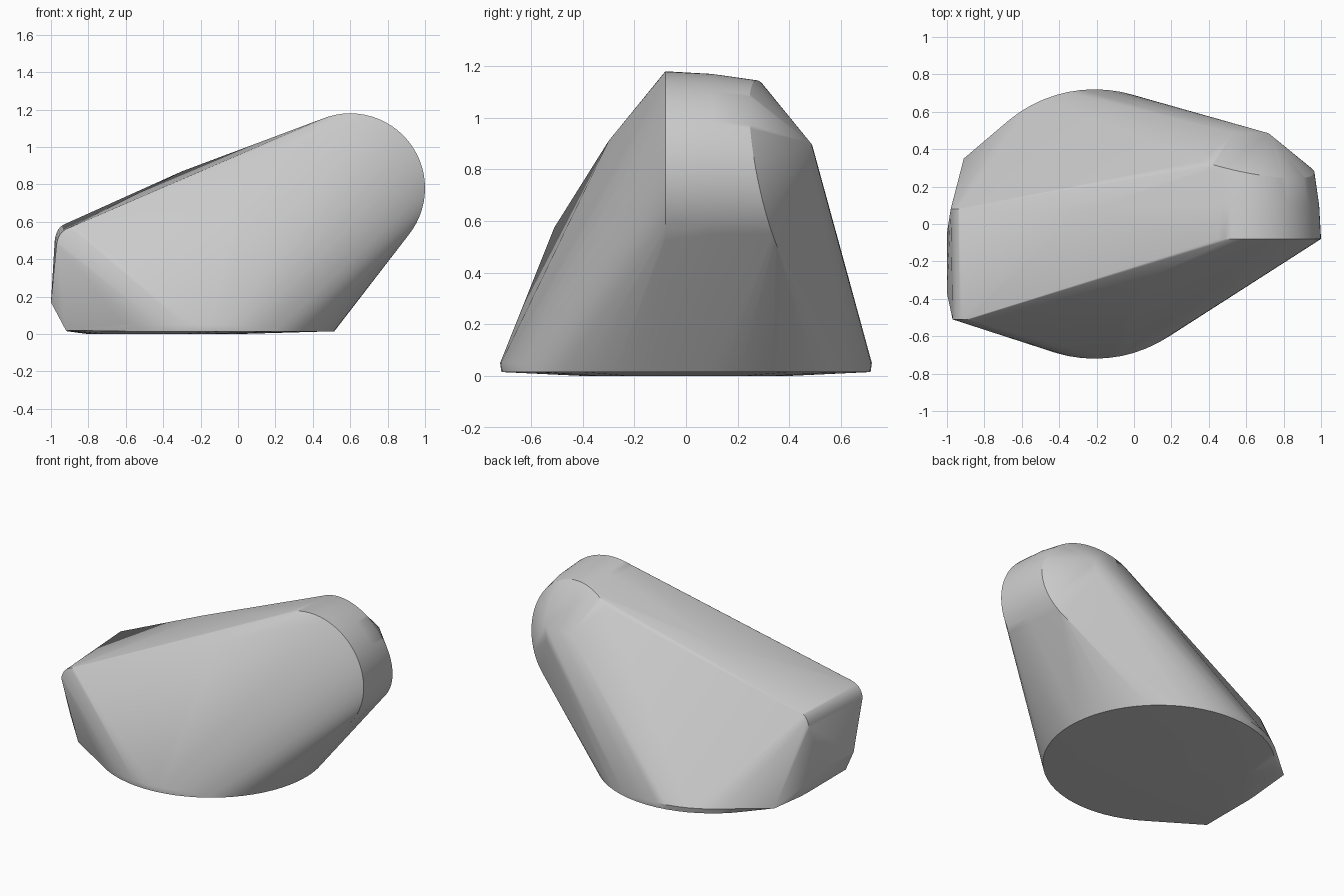
import bpy, bmesh, math
from mathutils import Vector

cube = bpy.data.objects.get("Cube")
if cube:
    bpy.data.objects.remove(cube, do_unlink=True)


def floor_ring(cx, radius, z, steps=64):
    """Horizontal circle of points."""
    angles = [math.tau * i / steps for i in range(steps)]
    return [Vector((cx + radius * math.cos(a), radius * math.sin(a), z)) for a in angles]


def head_arc(radius, y, start=0, end=360, bow=0, steps=64):
    """Upright arc around the head axis; bow pushes its ends backwards."""
    pts = []
    for i in range(steps + 1):
        a = math.radians(start + (end - start) * i / steps)
        back = bow * (1 - math.cos(a - math.pi / 4))
        pts.append(Vector((0.6 + radius * math.cos(a), y + back, 0.78 + radius * math.sin(a))))
    return pts


def round_corner(y, start, control, end, steps=8):
    """Quadratic curve in a plane of constant y."""
    pts = []
    for i in range(steps + 1):
        t = i / steps
        x, z = [(1 - t) ** 2 * s + 2 * t * (1 - t) * c + t * t * e
                for s, c, e in zip(start, control, end)]
        pts.append(Vector((x, y, z)))
    return pts


# Round foot with a slightly domed underside
points = floor_ring(-0.4, 0.4, 0) + floor_ring(-0.2, 0.715, 0.015) + floor_ring(-0.21, 0.72, 0.05)

# Large rounded head, tapering to the back
points += head_arc(0.4, -0.08) + head_arc(0.39, 0.1, -60, 130)
points += head_arc(0.365, 0.245, -60, 130, bow=0.1)

# Rounded upper edge of the blunt end
points += round_corner(-0.51, (-0.97, 0.48), (-0.96, 0.56), (-0.88, 0.575))
points += round_corner(0.08, (-0.98, 0.5), (-0.97, 0.575), (-0.92, 0.59))

# Remaining corners: blunt end, back of head, upper ridge
points += [Vector(p) for p in (
    (-0.91, 0.35, 0.04), (-0.92, -0.4, 0.02), (-1, -0.05, 0.17), (-1, -0.37, 0.17),
    (0.72, 0.485, 0.9), (0.71, 0.485, 0.8), (0.53, 0.49, 0.89),
    (0.05, -0.3, 0.91), (-0.3, 0.06, 0.87))]

# Stretch a skin over the profiles
bm = bmesh.new()
for p in points:
    bm.verts.new(p)
hull = bmesh.ops.convex_hull(bm, input=bm.verts[:])
inside = {v for v in hull["geom_interior"] + hull["geom_unused"] if isinstance(v, bmesh.types.BMVert)}
bmesh.ops.delete(bm, geom=list(inside), context="VERTS")
bmesh.ops.dissolve_limit(bm, angle_limit=math.radians(0.5), verts=bm.verts[:], edges=bm.edges[:])
bmesh.ops.recalc_face_normals(bm, faces=bm.faces[:])
mesh = bpy.data.meshes.new("body")
bm.to_mesh(mesh)
bm.free()
body = bpy.data.objects.new("body", mesh)
bpy.context.collection.objects.link(body)

# Plain grey material
grey = bpy.data.materials.new("light_grey")
grey.use_nodes = True
colour = (0.6, 0.6, 0.6, 1)
grey.diffuse_color = colour
for node in grey.node_tree.nodes:
    if node.type == "BSDF_PRINCIPLED":
        node.inputs["Base Color"].default_value = colour
mesh.materials.append(grey)

bpy.context.view_layer.objects.active = body
body.select_set(True)
bpy.ops.object.shade_smooth_by_angle(angle=math.radians(30))
